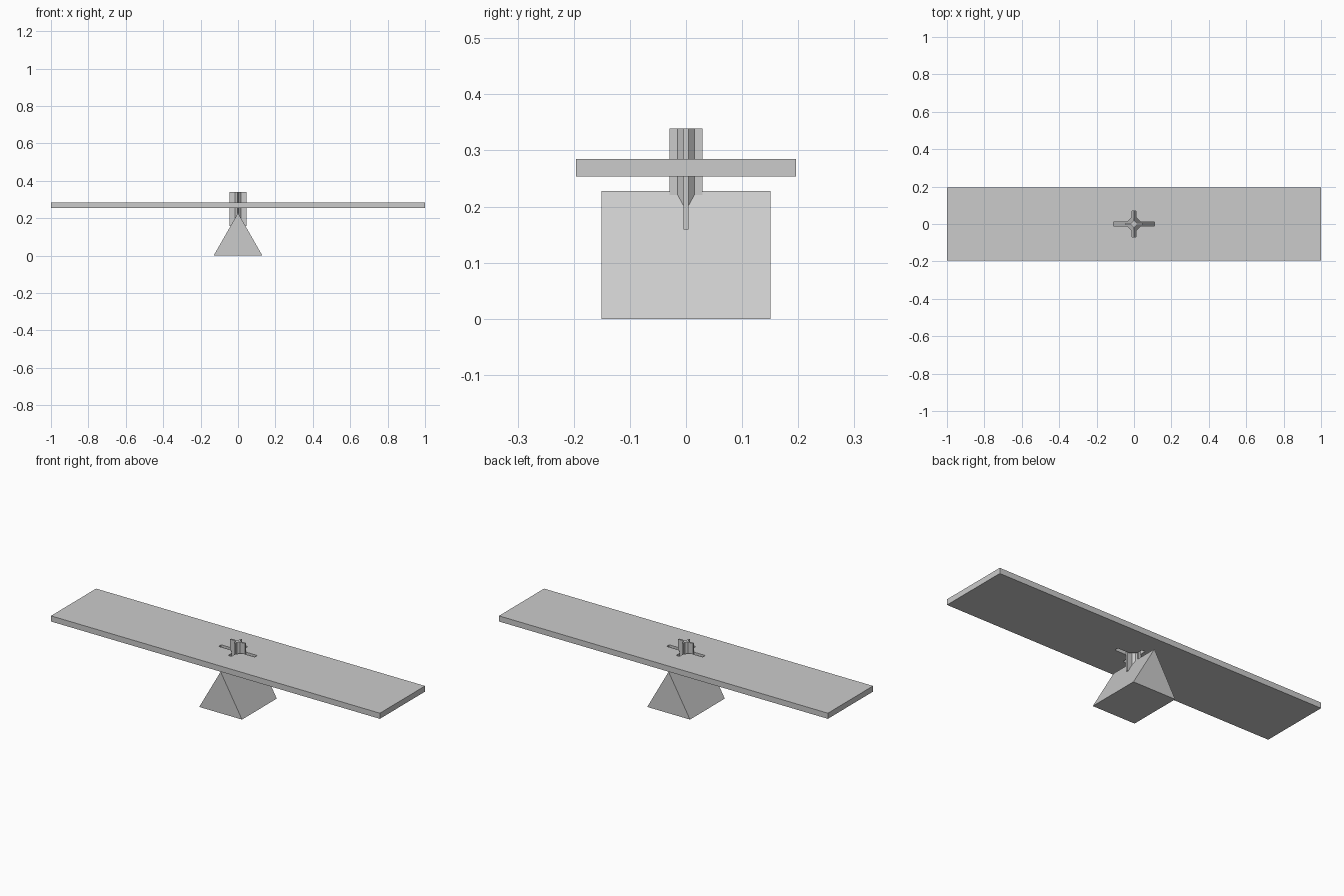
import bpy, bmesh

if "Cube" in bpy.data.objects:
    bpy.data.objects.remove(bpy.data.objects["Cube"])


def prism(name, pts, to3d, a, b):
    """Extrude a closed profile between the two depths a and b."""
    bm = bmesh.new()
    lo = [bm.verts.new(to3d(u, v, a)) for u, v in pts]
    hi = [bm.verts.new(to3d(u, v, b)) for u, v in pts]
    bm.faces.new(lo)
    bm.faces.new(hi)
    n = len(pts)
    for i in range(n):
        j = (i + 1) % n
        bm.faces.new((lo[i], lo[j], hi[j], hi[i]))
    bmesh.ops.recalc_face_normals(bm, faces=bm.faces)
    me = bpy.data.meshes.new(name)
    bm.to_mesh(me)
    bm.free()
    ob = bpy.data.objects.new(name, me)
    bpy.context.collection.objects.link(ob)
    return ob


def cross_profile(s=1.0):
    """Four-finned cross with a diamond core, mirrored from one quarter."""
    q = [(0.045, 0.0045), (0.015, 0.0045), (0.004, 0.015), (0.004, 0.029)]
    half = q + [(-x, y) for x, y in reversed(q)]
    full = half + [(-x, -y) for x, y in half]
    return [(x * s, y * s) for x, y in full]


def flat(u, v, d):
    return (u, v, d)


# Triangular fulcrum
prism("fulcrum", [(-0.13, 0), (0.13, 0), (0, 0.228)],
      lambda u, v, d: (u, d, v), -0.151, 0.151)

# Plank
plank = prism("plank", [(-1, -0.196), (1, -0.196), (1, 0.196), (-1, 0.196)],
              flat, 0.254, 0.285)

# Oversized cross slot through the plank
slot = prism("slot_cutter", cross_profile(2.44), flat, 0.2, 0.34)
slot.hide_render = True
slot.hide_set(True)
cut = plank.modifiers.new("slot", 'BOOLEAN')
cut.operation = 'DIFFERENCE'
cut.solver = 'EXACT'
cut.object = slot

# Cross-shaped pivot peg
prism("pivot_peg", cross_profile(), flat, 0.159, 0.339)
